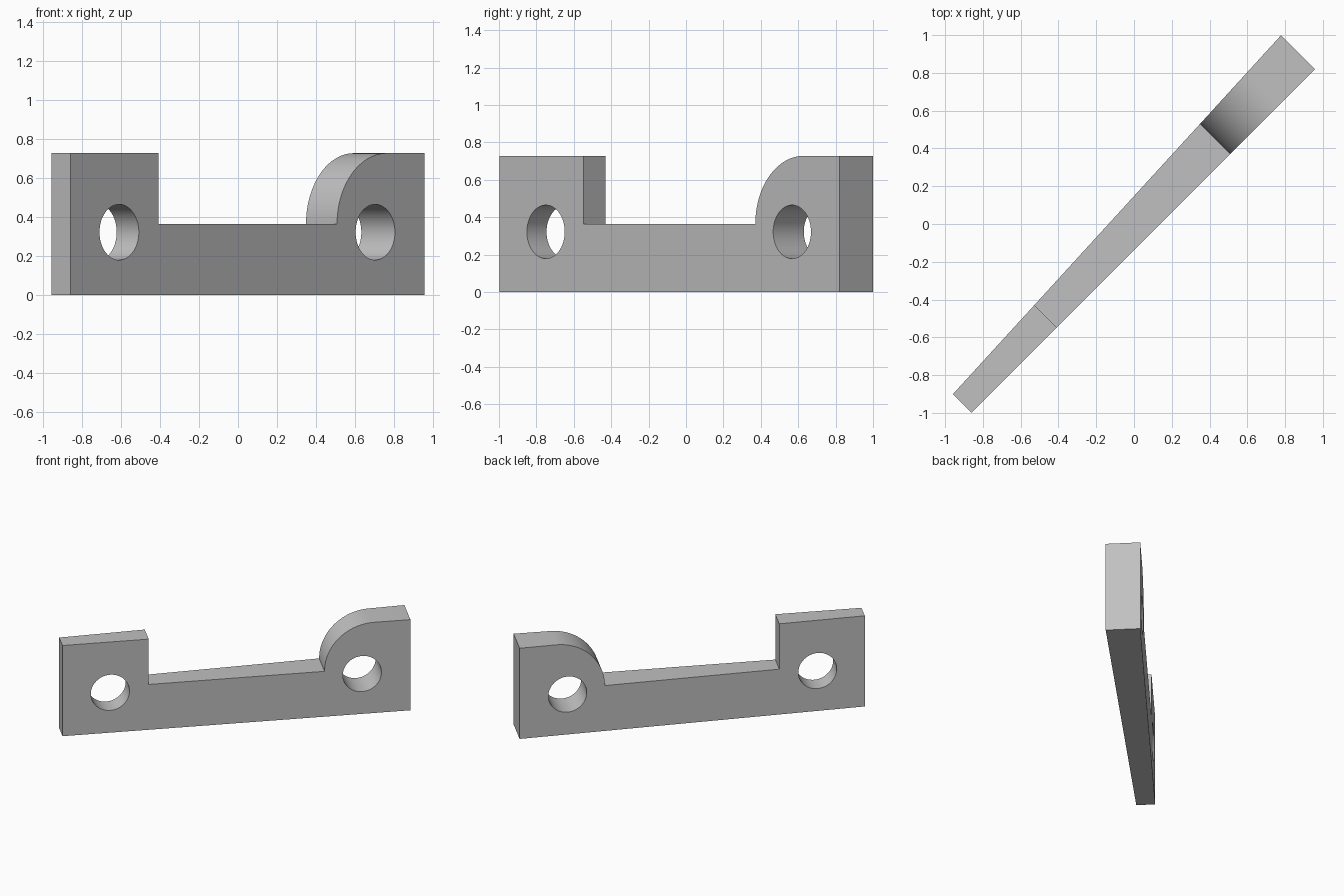
import bpy, bmesh, math

if "Cube" in bpy.data.objects:
    bpy.data.objects.remove(bpy.data.objects["Cube"])

# Main dimensions, measured along the plate before it is turned
LEFT, RIGHT = -1.314, 1.257
FRONT, BACK_LEFT, BACK_RIGHT = -0.098, 0.041, 0.156
WAIST, TOP = 0.364, 0.728
STEP, ARC_START = -0.677, 0.622
HOLE_Z, HOLE_R = 0.322, 0.143
HOLES = {"left_hole_cutter": -0.962, "right_hole_cutter": 0.9}

grey = bpy.data.materials.new("plain_grey")
grey.use_nodes = True
colour = (0.53, 0.53, 0.53, 1)
grey.diffuse_color = colour
grey.node_tree.nodes["Principled BSDF"].inputs["Base Color"].default_value = colour


def back_at(u):
    """Depth of the slanted back face at a point along the plate."""
    return BACK_LEFT + (BACK_RIGHT - BACK_LEFT) * (u - LEFT) / (RIGHT - LEFT)


# Side profile: square lug, low bar, lug with a rounded shoulder
radius = TOP - WAIST
profile = [(LEFT, 0), (RIGHT, 0), (RIGHT, TOP)]
for i in range(33):
    a = math.pi / 2 * (1 + i / 32)
    profile.append((ARC_START + radius + radius * math.cos(a),
                    WAIST + radius * math.sin(a)))
profile += [(STEP, WAIST), (STEP, TOP), (LEFT, TOP)]

# Tapered plate
bm = bmesh.new()
front = [bm.verts.new((u, FRONT, z)) for u, z in profile]
back = [bm.verts.new((u, back_at(u), z)) for u, z in profile]
bm.faces.new(front)
bm.faces.new(back[::-1])
for i in range(len(profile)):
    j = (i + 1) % len(profile)
    bm.faces.new((front[i], back[i], back[j], front[j]))
bmesh.ops.recalc_face_normals(bm, faces=bm.faces)
mesh = bpy.data.meshes.new("bracket_plate")
bm.to_mesh(mesh)
bm.free()
mesh.materials.append(grey)
plate = bpy.data.objects.new("bracket_plate", mesh)
bpy.context.collection.objects.link(plate)

# Round bolt holes
cutters = []
for name, u in HOLES.items():
    bpy.ops.mesh.primitive_cylinder_add(vertices=64, radius=HOLE_R, depth=1,
                                        location=(u, 0, HOLE_Z),
                                        rotation=(math.pi / 2, 0, 0))
    cutter = bpy.context.object
    cutter.name = name
    cutter.hide_render = True
    cutter.data.materials.append(grey)
    cutters.append(cutter)
    cut = plate.modifiers.new(name, "BOOLEAN")
    cut.operation, cut.solver, cut.object = "DIFFERENCE", "EXACT", cutter

bpy.ops.object.select_all(action="DESELECT")
plate.select_set(True)
bpy.context.view_layer.objects.active = plate
for name in HOLES:
    bpy.ops.object.modifier_apply(modifier=name)
for cutter in cutters:
    bpy.data.objects.remove(cutter)

# Smooth the curved walls and turn the plate to the diagonal
bpy.ops.object.shade_smooth_by_angle(angle=math.radians(30))
plate.rotation_euler.z = math.radians(45)
